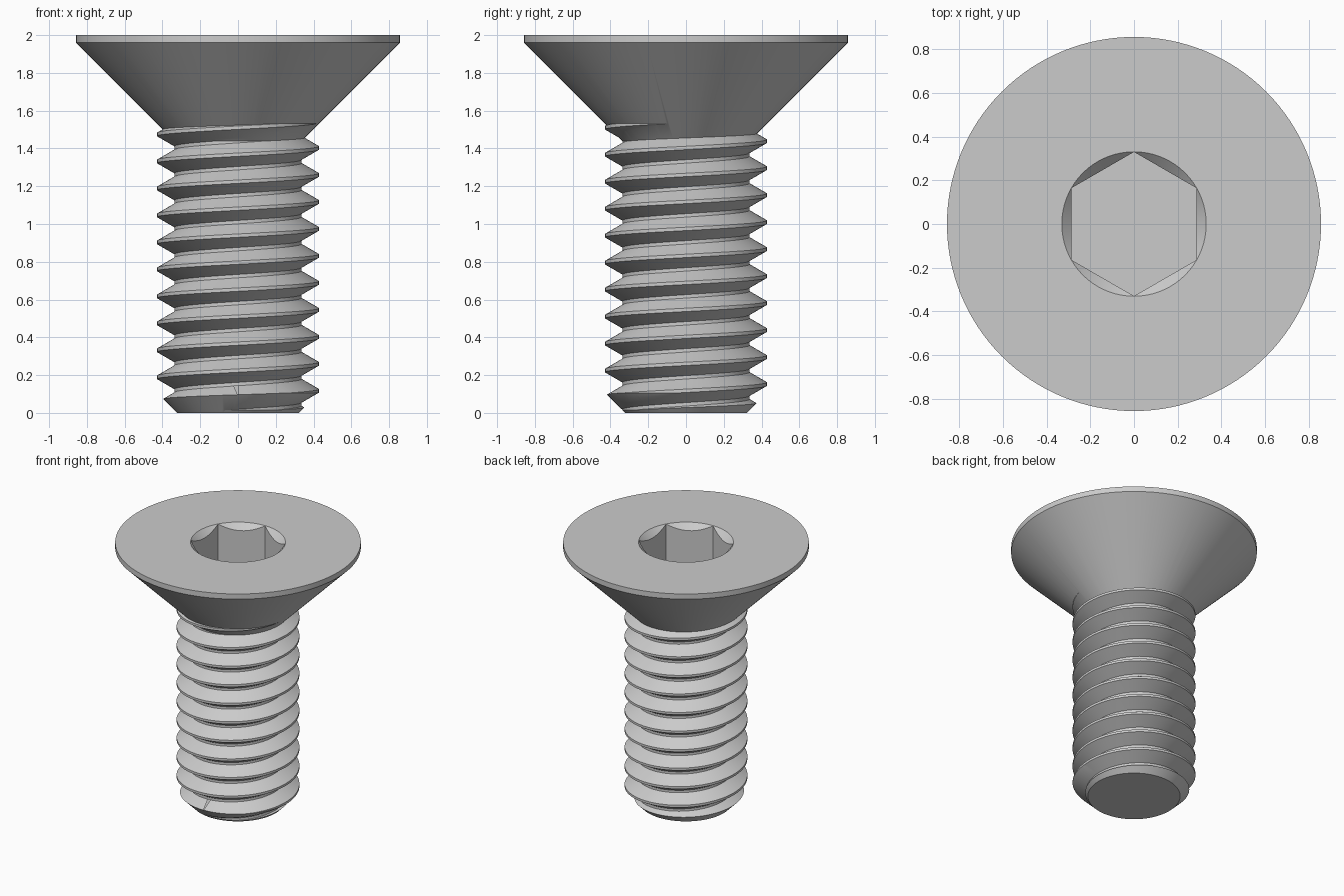
import bpy, bmesh, math

old = bpy.data.objects.get("Cube")
if old:
    bpy.data.objects.remove(old, do_unlink=True)

SEG = 96
PITCH = 1 / 7
CREST, ROOT = 0.4286, 0.336      # thread radii
HEAD_R, HEX_R = 0.857, 0.33

steel = bpy.data.materials.new("grey_steel")
steel.use_nodes = True
grey = (0.6, 0.6, 0.6, 1)
steel.diffuse_color = grey
steel.node_tree.nodes["Principled BSDF"].inputs["Base Color"].default_value = grey


def finish(name, bm):
    bmesh.ops.recalc_face_normals(bm, faces=bm.faces)
    mesh = bpy.data.meshes.new(name)
    bm.to_mesh(mesh)
    bm.free()
    mesh.materials.append(steel)
    ob = bpy.data.objects.new(name, mesh)
    bpy.context.collection.objects.link(ob)
    return ob


def lathe(name, profile, seg=SEG, turn=0.0):
    """Closed solid from (radius, z) rings, capped at both ends."""
    bm = bmesh.new()
    rings = [[bm.verts.new((r * math.cos(turn + math.tau * i / seg),
                            r * math.sin(turn + math.tau * i / seg), z))
              for i in range(seg)] for r, z in profile]
    for a, b in zip(rings, rings[1:]):
        for i in range(seg):
            j = (i + 1) % seg
            bm.faces.new((a[i], a[j], b[j], b[i]))
    bm.faces.new(rings[0])
    bm.faces.new(rings[-1])
    return finish(name, bm)


def thread_rod(name, first, last):
    """Right-handed helical rod; each pitch repeats a four-point tooth."""
    half = PITCH / 16
    foot = half + (CREST - ROOT) * math.tan(math.radians(30))
    tooth = [(ROOT, -foot), (CREST, -half), (CREST, half), (ROOT, foot)]
    bm = bmesh.new()
    cols = []
    for i in range(SEG):
        a = math.tau * i / SEG
        cols.append([bm.verts.new((r * math.cos(a), r * math.sin(a),
                                   0.117 + PITCH * (k + i / SEG) + dz))
                     for k in range(first, last) for r, dz in tooth])
    rows = len(cols[0])
    for i in range(SEG):
        wrap = len(tooth) if i == SEG - 1 else 0
        a, b = cols[i], cols[(i + 1) % SEG]
        for j in range(rows - 1 - wrap):
            bm.faces.new((a[j], b[j + wrap], b[j + wrap + 1], a[j + 1]))
    # the last column still joins the first one a pitch higher; close both ends
    low = bm.verts.new((0, 0, -0.6))
    high = bm.verts.new((0, 0, 2.4))
    for e in [e for e in bm.edges if e.is_boundary]:
        tip = low if e.verts[0].co.z < 1 else high
        bm.faces.new((e.verts[0], e.verts[1], tip))
    bmesh.ops.triangulate(bm, faces=bm.faces)
    return finish(name, bm)


def boolean(target, other, operation):
    mod = target.modifiers.new(operation, 'BOOLEAN')
    mod.operation = operation
    mod.solver = 'EXACT'
    mod.object = other
    bpy.context.view_layer.objects.active = target
    bpy.ops.object.modifier_apply(modifier=mod.name)
    bpy.data.objects.remove(other, do_unlink=True)


# Threaded shank, trimmed flat below with a 45 degree lead-in chamfer
shank = thread_rod("threaded_shank", -2, 12)
trim = lathe("shank_trim", [(0.322, 0), (0.472, 0.15), (0.472, 1.6)])
boolean(shank, trim, 'INTERSECT')

# Countersunk head with a thin straight rim
screw = lathe("countersunk_screw", [(0.3, 1.403), (HEAD_R, 1.96), (HEAD_R, 2)], 128)
boolean(screw, shank, 'UNION')

# Hexagonal drive socket with a chamfered mouth
socket = lathe("hex_socket", [(HEX_R, 1.645), (HEX_R, 2.2)], 6, math.pi / 2)
boolean(screw, socket, 'DIFFERENCE')
mouth = lathe("socket_mouth", [(0.1, 1.769), (HEX_R + 0.101, 2.1)], SEG)
boolean(screw, mouth, 'DIFFERENCE')

# Smooth round surfaces, crisp edges
bpy.ops.object.select_all(action='DESELECT')
screw.select_set(True)
bpy.context.view_layer.objects.active = screw
bpy.ops.object.shade_smooth_by_angle(angle=math.radians(25))
